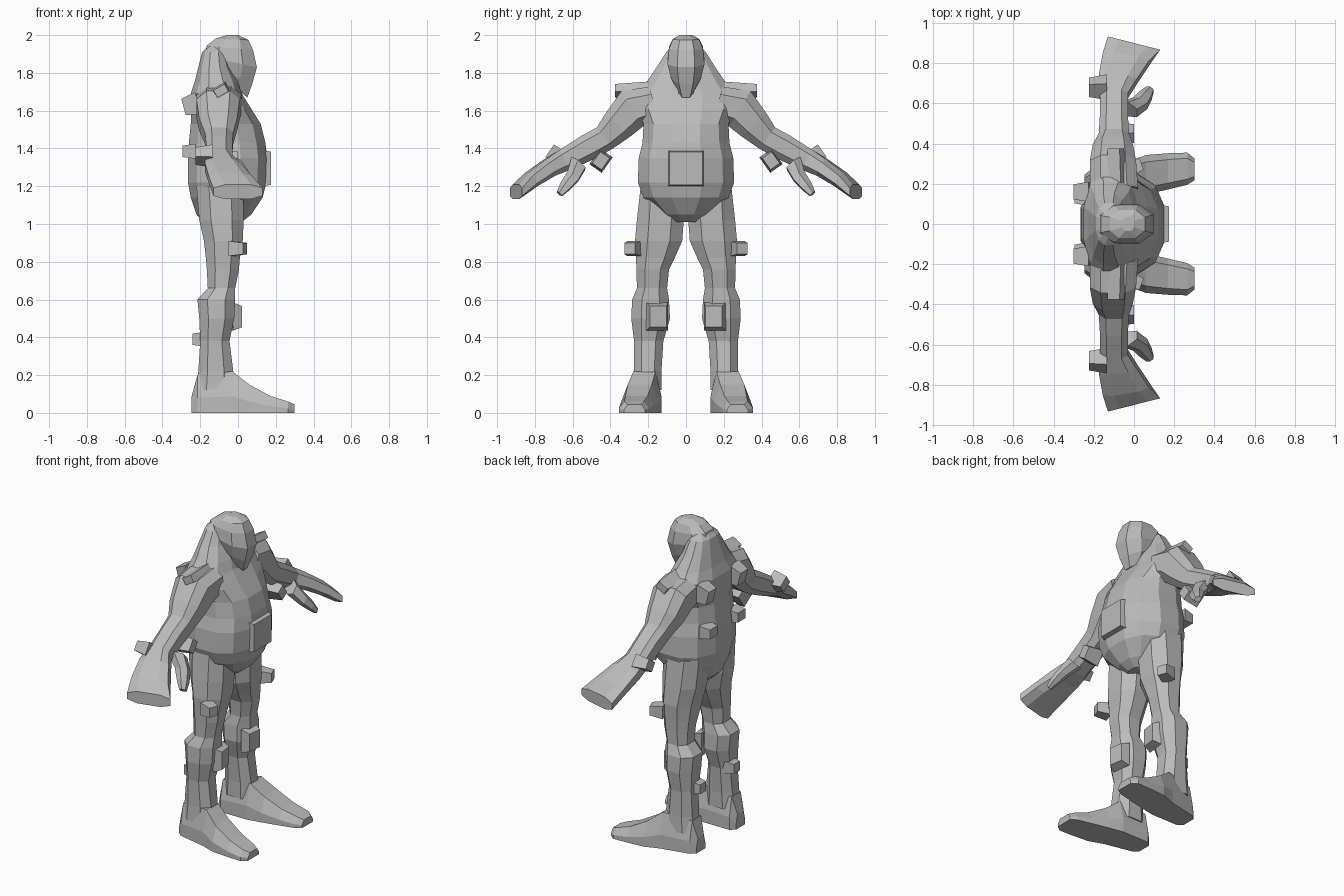
import bpy, bmesh, math
from mathutils import Vector, Matrix, Euler

if "Cube" in bpy.data.objects:
    bpy.data.objects.remove(bpy.data.objects["Cube"])

grey = bpy.data.materials.new("plain grey")
grey.diffuse_color = (0.5, 0.5, 0.5, 1)
grey.use_nodes = True
grey.node_tree.nodes["Principled BSDF"].inputs["Base Color"].default_value = grey.diffuse_color


def finish(name, bm, mirror):
    """Turn a bmesh into a flat-shaded grey object, optionally mirrored across y."""
    bmesh.ops.recalc_face_normals(bm, faces=bm.faces)
    me = bpy.data.meshes.new(name)
    bm.to_mesh(me)
    bm.free()
    me.materials.append(grey)
    ob = bpy.data.objects.new(name, me)
    bpy.context.collection.objects.link(ob)
    if mirror:
        m = ob.modifiers.new("both sides", 'MIRROR')
        m.use_axis = (False, True, False)
        m.use_mirror_merge = False
    return ob


def skin(name, rings, mirror=True):
    """Join rings of points into a closed body."""
    bm = bmesh.new()
    vs = [[bm.verts.new(p) for p in r] for r in rings]
    n = len(vs[0])
    for a, b in zip(vs, vs[1:]):
        for i in range(n):
            j = (i + 1) % n
            bm.faces.new((a[i], a[j], b[j], b[i]))
    bm.faces.new(vs[0])
    bm.faces.new(vs[-1])
    return finish(name, bm, mirror)


def ring(c, u, v, n=8, e=0.85):
    """Polygon with flat sides facing along u and v; e below 1 makes it boxier."""
    c, u, v = Vector(c), Vector(u), Vector(v)
    k = math.cos(math.pi / n) ** e
    f = lambda t: math.copysign(abs(t) ** e, t) / k
    angles = [(i + 0.5) * math.tau / n for i in range(n)]
    return [c + u * f(math.cos(a)) + v * f(math.sin(a)) for a in angles]


def level(z, xb, xf, yi, yo, n=8):
    """Horizontal ring from its back, front, inner and outer limits."""
    return ring(((xb + xf) / 2, (yi + yo) / 2, z), ((xf - xb) / 2, 0, 0), (0, (yo - yi) / 2, 0), n)


def pad(name, c, size, rot=(0, 0, 0), taper=0.75, mirror=True):
    """Box whose local +x end is narrowed."""
    bm = bmesh.new()
    bmesh.ops.create_cube(bm, size=1)
    for v in bm.verts:
        if v.co.x > 0:
            v.co.y *= taper
            v.co.z *= taper
        v.co = Vector(v.co[i] * size[i] for i in range(3))
    r = Euler([math.radians(a) for a in rot]).to_matrix().to_4x4()
    bm.transform(Matrix.Translation(c) @ r)
    return finish(name, bm, mirror)


# Torso with belly, chest and the collar rising behind the head
torso = [(1.01, -.18, .02, .08), (1.05, -.22, .07, .13), (1.14, -.25, .13, .225),
         (1.22, -.265, .15, .255), (1.35, -.265, .155, .25), (1.43, -.26, .145, .23),
         (1.53, -.25, .12, .225), (1.61, -.25, .07, .26), (1.69, -.25, .02, .26),
         (1.75, -.23, 0, .21), (1.83, -.21, -.04, .155), (1.91, -.19, -.06, .105),
         (1.95, -.15, -.08, .06)]
skin("torso", [level(z, b, f, -w, w, 12) for z, b, f, w in torso], False)
pad("belly_plate", (.155, 0, 1.295), (.04, .19, .19), taper=.92, mirror=False)
skin("neck", [level(z, -.16, f, -.08, .08) for z, f in ((1.64, .03), (1.82, 0))], False)

# Helmet: slanted rings given by back and front points
helmet = [(-.14, 1.81, .05, 1.67, .045), (-.17, 1.85, .075, 1.74, .078),
          (-.18, 1.89, .1, 1.83, .098), (-.165, 1.945, .08, 1.92, .09),
          (-.12, 1.98, .055, 1.975, .07), (-.06, 2, .0, 2, .035)]
skin("helmet", [ring(((xb + xf) / 2, 0, (zb + zf) / 2), ((xf - xb) / 2, 0, (zf - zb) / 2), (0, w, 0))
                for xb, zb, xf, zf, w in helmet], False)

# Legs
leg = [(1.2, -.22, .03, .03, .24), (1.02, -.205, .03, .012, .26), (.91, -.18, .025, .02, .27),
       (.82, -.17, .01, .06, .265), (.76, -.165, .005, .09, .262), (.66, -.16, -.015, .1, .26),
       (.6, -.215, -.015, .09, .285), (.5, -.205, -.02, .085, .29), (.38, -.2, -.045, .12, .275),
       (.22, -.21, -.025, .13, .275), (.12, -.22, -.02, .13, .28)]
skin("leg", [level(*s) for s in leg])

# Feet: cross-sections from heel to toe
foot = [(-.245, .2, .045, .09), (-.215, .2, .07, .2), (-.03, .22, .09, .22), (.06, .245, .098, .15),
        (.17, .262, .09, .09), (.265, .275, .08, .06), (.3, .272, .055, .045)]
skin("foot", [[(x, y + w * k, h * t) for k, t in
               ((-1, 0), (1, 0), (1, .4), (.65, 1), (-.65, 1), (-1, .4))] for x, y, w, h in foot])

# Arms and mitten hands: x, y, z, half width in x, half thickness, slant of the tip
arm = [(-.1, .17, 1.64, .12, .09, 0), (-.105, .285, 1.61, .115, .11, 0), (-.105, .36, 1.525, .1, .09, 0),
       (-.1, .43, 1.455, .075, .07, 0), (-.1, .52, 1.405, .07, .07, 0), (-.1, .64, 1.34, .07, .06, 0),
       (-.08, .72, 1.3, .095, .05, -.01), (-.04, .82, 1.235, .115, .042, -.02),
       (0, .9, 1.17, .13, .038, -.033)]
rings = []
for i, (x, y, z, w, t, s) in enumerate(arm):
    a, b = arm[max(i - 1, 0)], arm[min(i + 1, len(arm) - 1)]
    d = Vector((0, b[1] - a[1], b[2] - a[2])).normalized()
    v = Vector((0, -d.z, d.y)) * t if i < len(arm) - 1 else Vector((0, 0, t))
    rings.append(ring((x, y, z), (w, s, 0), v, e=.7))
skin("arm", rings)
thumb = [(-.03, .57, 1.32, .045), (.03, .6, 1.25, .035), (.06, .64, 1.2, .028), (.08, .67, 1.16, .017)]
skin("thumb", [ring((x, y, z), (r, -r * .4, 0), (0, r * .7, r * .7), 6) for x, y, z, r in thumb])

# Pouches, pads and straps: name, centre, size, rotation
for name, c, size, rot in [
    ("shoulder_flap", (-.09, .29, 1.705), (.17, .09, .06), (-30, 0, 90)),
    ("shoulder_blade_pouch", (-.25, .16, 1.63), (.08, .1, .12), (0, 15, 180)),
    ("lower_back_pouch", (-.26, .14, 1.385), (.07, .1, .08), (0, 0, 180)),
    ("elbow_pouch", (-.05, .45, 1.335), (.1, .08, .1), (35, 0, 0)),
    ("forearm_pouch", (-.18, .68, 1.36), (.09, .1, .08), (-35, 0, 180)),
    ("thigh_pouch", (0, .285, .87), (.08, .08, .08), (0, 0, 20)),
    ("knee_pad", (-.01, .15, .51), (.05, .12, .15), (0, 0, -8)),
    ("calf_pouch", (-.205, .17, .39), (.07, .08, .08), (0, 0, 180)),
]:
    pad(name, c, size, rot)
